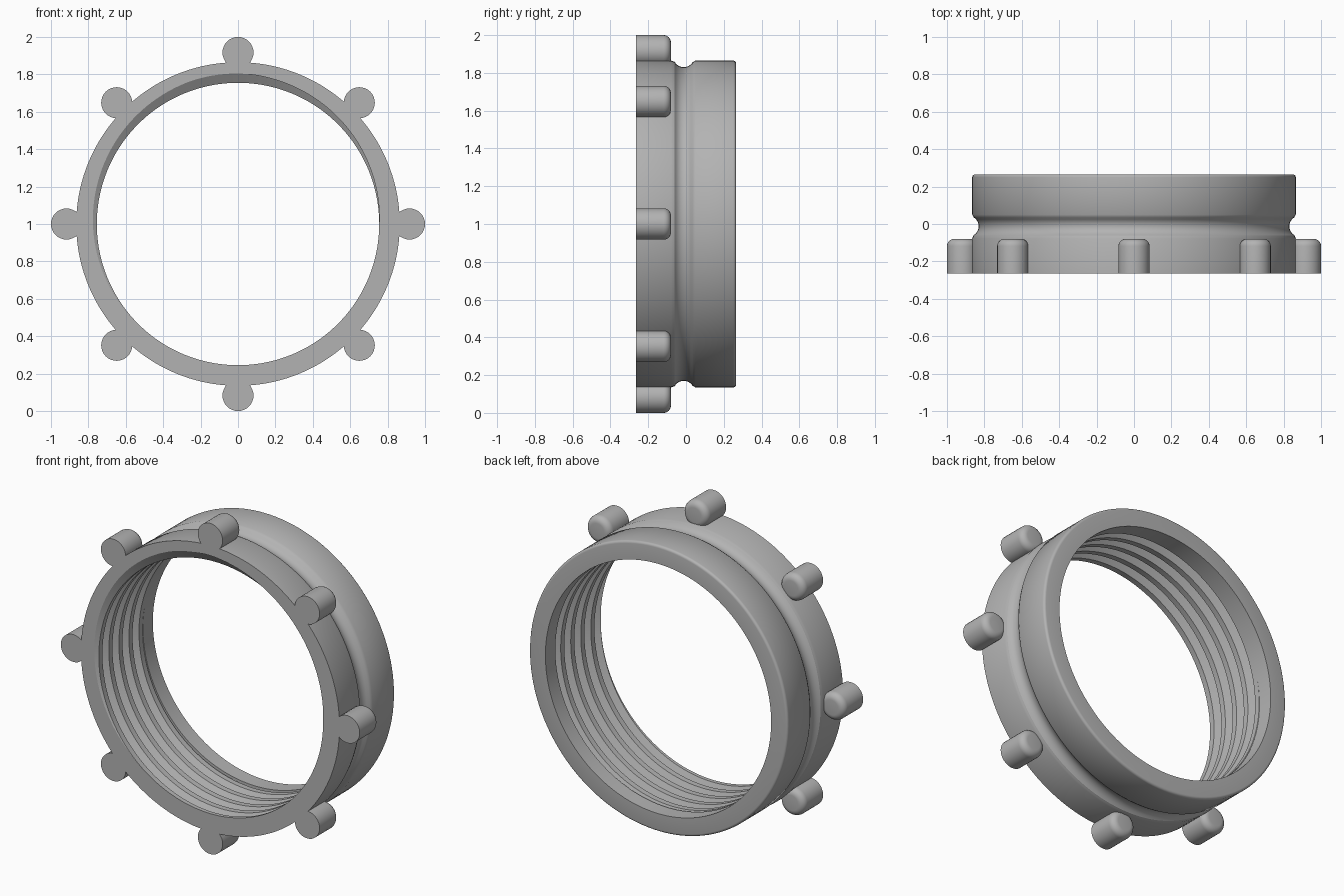
import bpy, bmesh, math

if "Cube" in bpy.data.objects:
    bpy.data.objects.remove(bpy.data.objects["Cube"])

grey = bpy.data.materials.new("mid grey")
grey.diffuse_color = (0.45, 0.45, 0.45, 1)
grey.use_nodes = True
grey.node_tree.nodes["Principled BSDF"].inputs["Base Color"].default_value = grey.diffuse_color

SEGS = 144
FRONT, BACK = -0.265, 0.265
THREAD_END = 0.17
PITCH = 0.096
CREST, ROOT, OUTER = 0.755, 0.805, 0.865
# one thread turn: (fraction of pitch, radius)
THREAD = [(0.0, CREST), (0.25, ROOT), (0.30, ROOT), (0.64, CREST), (1.0, CREST)]


def thread_radius(phase):
    phase %= 1.0
    for (a, ra), (b, rb) in zip(THREAD, THREAD[1:]):
        if phase <= b:
            return ra + (rb - ra) * (phase - a) / (b - a)


def outer_profile():
    """Outside of the ring from the back lip to the front edge, as (y, radius)."""
    pts = [(BACK, CREST)]
    for i in range(5):                                   # rounded back rim
        a = math.pi / 2 * i / 4
        pts.append((BACK - 0.015 + 0.015 * math.cos(a), OUTER - 0.015 + 0.015 * math.sin(a)))
    pts.append((0.05, OUTER))
    for i in range(1, 9):                                # round-bottomed groove
        a = math.pi * (0.08 + 0.76 * i / 8)
        pts.append((-0.012 + 0.055 * math.cos(a), OUTER + 0.02 - 0.055 * math.sin(a)))
    pts += [(-0.068, OUTER - 0.004), (-0.078, OUTER), (FRONT, OUTER)]
    return pts


def finish(bm, name):
    bmesh.ops.remove_doubles(bm, verts=bm.verts, dist=1e-5)
    bmesh.ops.recalc_face_normals(bm, faces=bm.faces)
    me = bpy.data.meshes.new(name)
    bm.to_mesh(me)
    bm.free()
    me.materials.append(grey)
    ob = bpy.data.objects.new(name, me)
    bpy.context.collection.objects.link(ob)
    bpy.ops.object.select_all(action='DESELECT')
    ob.select_set(True)
    bpy.context.view_layer.objects.active = ob
    bpy.ops.object.shade_smooth_by_angle(angle=math.radians(32))
    return ob


# Threaded ring: the helix breakpoints slide along y as the section turns
bm = bmesh.new()
outside = outer_profile()
columns = []
for s in range(SEGS + 1):
    turn = s / SEGS
    ang = 2 * math.pi * turn
    section = []
    for k in range(-1, 8):
        for f, _ in THREAD[:-1]:
            y = FRONT + (k + f - turn) * PITCH
            y = min(max(y, FRONT), THREAD_END)
            section.append((y, thread_radius((y - FRONT) / PITCH + turn + 1e-9)))
    section.append((THREAD_END, CREST))
    section += outside
    columns.append([bm.verts.new((r * math.cos(ang), y, 1 + r * math.sin(ang)))
                    for y, r in section])
n = len(columns[0])
for a, b in zip(columns, columns[1:]):
    for j in range(n):
        k = (j + 1) % n
        bm.faces.new((a[j], b[j], b[k], a[k]))
finish(bm, "threaded_ring")

# Grip knobs: short pegs with rounded back ends
KNOB_R, KNOB_BACK, FILLET, SIDES = 0.083, -0.08, 0.038, 32
knob_profile = [(FRONT, KNOB_R)]
for i in range(7):
    a = math.pi / 2 * i / 6
    knob_profile.append((KNOB_BACK - FILLET + FILLET * math.sin(a),
                         KNOB_R - FILLET + FILLET * math.cos(a)))
for i in range(8):
    ang = i * math.pi / 4
    cx, cz = 0.917 * math.cos(ang), 1 + 0.917 * math.sin(ang)
    bm = bmesh.new()
    rings = [[bm.verts.new((cx + r * math.cos(2 * math.pi * s / SIDES), y,
                            cz + r * math.sin(2 * math.pi * s / SIDES)))
              for s in range(SIDES)] for y, r in knob_profile]
    for a, b in zip(rings, rings[1:]):
        for s in range(SIDES):
            t = (s + 1) % SIDES
            bm.faces.new((a[s], a[t], b[t], b[s]))
    bm.faces.new(rings[0])
    bm.faces.new(rings[-1])
    finish(bm, f"grip_knob_{i + 1}")
